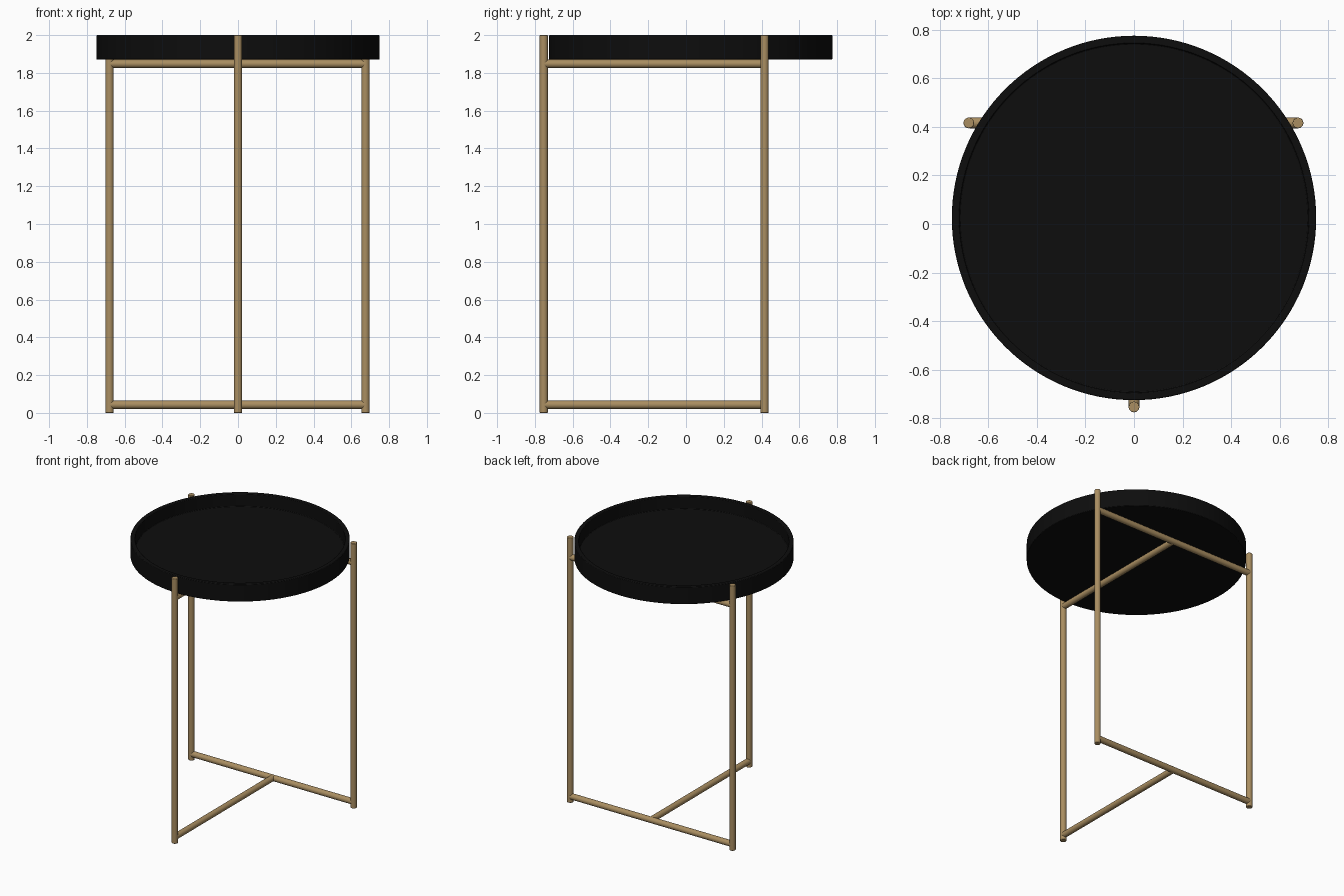
import bpy, math
from mathutils import Vector

if "Cube" in bpy.data.objects:
    bpy.data.objects.remove(bpy.data.objects["Cube"])


def material(name, color):
    m = bpy.data.materials.new(name)
    m.diffuse_color = color
    m.use_nodes = True
    m.node_tree.nodes["Principled BSDF"].inputs["Base Color"].default_value = m.diffuse_color
    return m


BRASS = material("brass", (0.40, 0.27, 0.12, 1))
BLACK = material("black", (0.004, 0.004, 0.004, 1))
R = 0.022


def finish(obj, name, mat, bevel):
    obj.name = name
    obj.data.materials.append(mat)
    b = obj.modifiers.new("soft_edge", 'BEVEL')
    b.width = bevel
    b.segments = 2
    b.limit_method = 'ANGLE'
    b.angle_limit = math.radians(40)
    bpy.ops.object.shade_smooth_by_angle(angle=math.radians(40))


def rod(name, a, b):
    a, b = Vector(a), Vector(b)
    d = b - a
    bpy.ops.mesh.primitive_cylinder_add(
        vertices=32, radius=R, depth=d.length, location=(a + b) / 2,
        rotation=d.to_track_quat('Z', 'Y').to_euler())
    finish(bpy.context.object, name, BRASS, 0.003)


# Three upright legs
FRONT, LEFT, RIGHT = (0, -0.753), (-0.68, 0.416), (0.675, 0.416)
for name, p in (("front_leg", FRONT), ("left_leg", LEFT), ("right_leg", RIGHT)):
    rod(name, (*p, 0), (*p, 2))

# T-shaped stretchers at the floor and under the tray
for level, z in (("lower", 0.043), ("upper", 1.848)):
    rod(level + "_back_bar", (*LEFT, z), (*RIGHT, z))
    rod(level + "_centre_bar", (*FRONT, z), (0, LEFT[1], z))

# Round tray: revolved profile with a raised rim around a sunken floor
profile = [(0.75, 1.87), (0.75, 2.0), (0.718, 2.0), (0.718, 1.905)]
N = 128
verts = [(r * math.cos(2 * math.pi * i / N), r * math.sin(2 * math.pi * i / N) + 0.025, z)
         for r, z in profile for i in range(N)]
faces = [(k * N + i, k * N + (i + 1) % N, (k + 1) * N + (i + 1) % N, (k + 1) * N + i)
         for k in range(3) for i in range(N)]
faces += [tuple(reversed(range(N))), tuple(range(3 * N, 4 * N))]
mesh = bpy.data.meshes.new("tray")
mesh.from_pydata(verts, [], faces)
tray = bpy.data.objects.new("tray", mesh)
bpy.context.collection.objects.link(tray)
bpy.ops.object.select_all(action='DESELECT')
tray.select_set(True)
bpy.context.view_layer.objects.active = tray
finish(tray, "tray", BLACK, 0.004)
